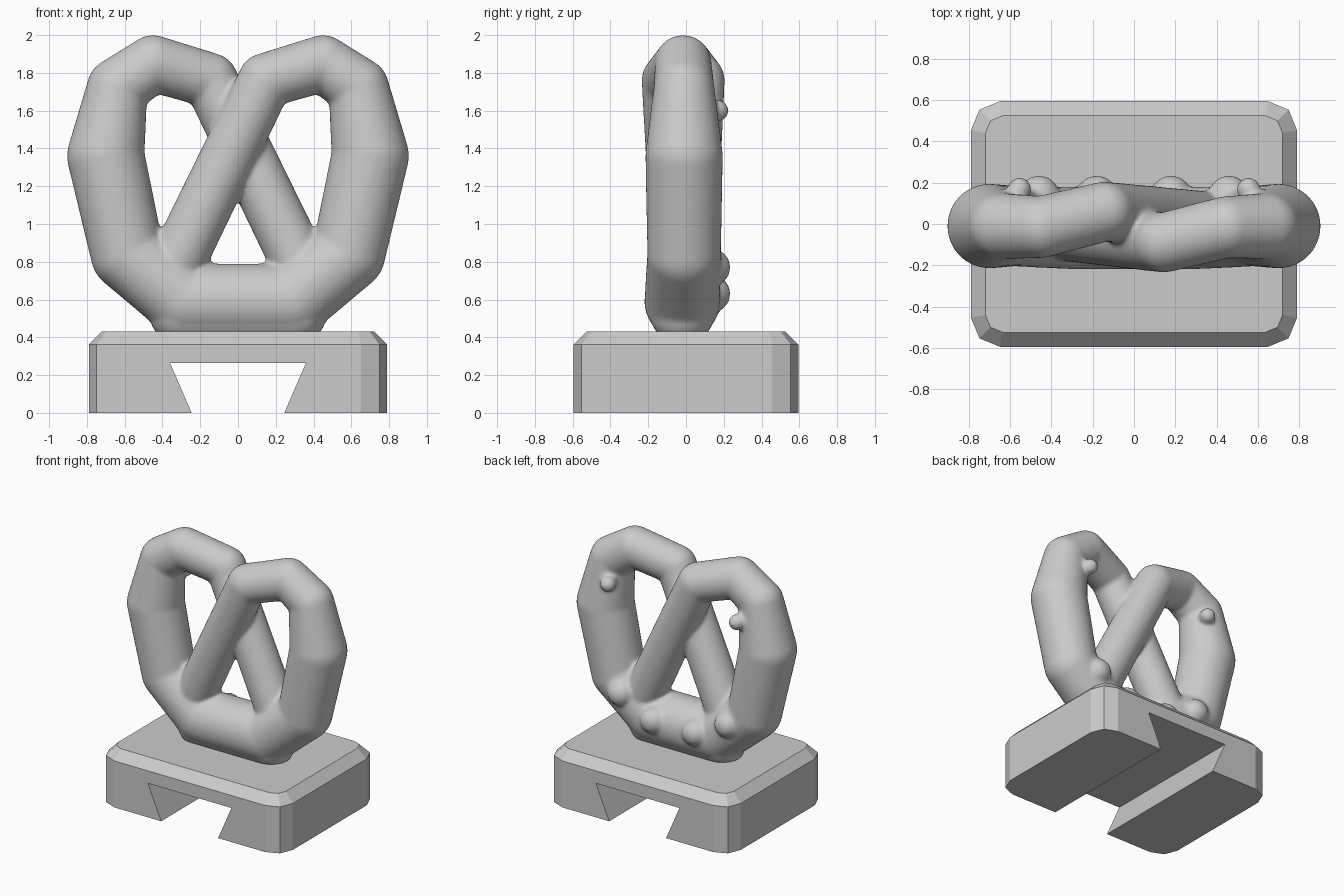
import bpy, bmesh
from mathutils import Vector

if "Cube" in bpy.data.objects:
    bpy.data.objects.remove(bpy.data.objects["Cube"])

grey = bpy.data.materials.new("plain_grey")
grey.diffuse_color = (0.6, 0.6, 0.6, 1)
grey.use_nodes = True
grey.node_tree.nodes["Principled BSDF"].inputs["Base Color"].default_value = grey.diffuse_color


def make_object(name, bm):
    bmesh.ops.recalc_face_normals(bm, faces=bm.faces[:])
    mesh = bpy.data.meshes.new(name)
    bm.to_mesh(mesh)
    bm.free()
    mesh.materials.append(grey)
    obj = bpy.data.objects.new(name, mesh)
    bpy.context.collection.objects.link(obj)
    return obj


def apply_modifiers(obj):
    bpy.context.view_layer.objects.active = obj
    for mod in list(obj.modifiers):
        bpy.ops.object.modifier_apply(modifier=mod.name)


def link_tube(target, a, ra, b, rb):
    """Tapered round-ended tube between two points, added to target."""
    bm = bmesh.new()
    for p, r in ((a, ra), (b, rb)):
        ball = bmesh.ops.create_icosphere(bm, subdivisions=4, radius=r)["verts"]
        bmesh.ops.translate(bm, verts=ball, vec=Vector(p))
    bmesh.ops.delete(bm, geom=bm.edges[:], context="EDGES_FACES")
    bmesh.ops.convex_hull(bm, input=bm.verts[:])
    spare = [v for v in bm.verts if not v.link_faces]
    bmesh.ops.delete(bm, geom=spare, context="VERTS")
    mesh = bpy.data.meshes.new("tube")
    bm.to_mesh(mesh)
    bm.free()
    target.from_mesh(mesh)
    bpy.data.meshes.remove(mesh)


# Twisted dough: two loops, the right one crossing in front of the left one
bm = bmesh.new()
for s in (1, -1):
    path = [((0, -0.02, 0.59), 0.2),
            ((0.28 * s, -0.02, 0.59), 0.2),
            ((0.585 * s, -0.01, 0.84), 0.195),
            ((0.70 * s, -0.01, 1.36), 0.205),
            ((0.64 * s, -0.01, 1.72), 0.16),
            ((0.45 * s, -0.015, 1.85), 0.15),
            ((0.145 * s, -0.015 - 0.075 * s, 1.76), 0.145),
            ((-0.33 * s, -0.01 - 0.02 * s, 0.78), 0.15)]
    for (a, ra), (b, rb) in zip(path, path[1:]):
        link_tube(bm, a, ra, b, rb)
    # small nub behind the shoulder, lumps along the lower back
    link_tube(bm, (0.60 * s, 0.05, 1.6), 0.055, (0.555 * s, 0.168, 1.6), 0.058)
    link_tube(bm, (0.46 * s, 0.05, 0.77), 0.1, (0.46 * s, 0.135, 0.77), 0.1)
    link_tube(bm, (0.18 * s, 0.05, 0.63), 0.1, (0.18 * s, 0.135, 0.63), 0.1)
# foot sunk into the base
link_tube(bm, (-0.3, -0.02, 0.53), 0.17, (0.3, -0.02, 0.53), 0.17)
dough = make_object("pretzel", bm)
remesh = dough.modifiers.new("blend", "REMESH")
remesh.mode = "VOXEL"
remesh.voxel_size = 0.014
smooth = dough.modifiers.new("soften", "SMOOTH")
smooth.factor = 0.5
smooth.iterations = 8
apply_modifiers(dough)
for poly in dough.data.polygons:
    poly.use_smooth = True

# Base block with clipped corners and a chamfered top
bm = bmesh.new()
bmesh.ops.create_cube(bm, size=1)
for v in bm.verts:
    v.co = (v.co.x * 1.58, v.co.y * 1.19, (v.co.z + 0.5) * 0.432)
upright = [e for e in bm.edges if abs(e.verts[0].co.z - e.verts[1].co.z) > 0.1]
bmesh.ops.bevel(bm, geom=upright, offset=0.14, segments=2, profile=0.5, affect="EDGES")
rim = [e for e in bm.edges if all(v.co.z > 0.43 for v in e.verts)]
bmesh.ops.bevel(bm, geom=rim, offset=0.07, segments=1, affect="EDGES")
base = make_object("base", bm)

# Dovetail slot running front to back
bm = bmesh.new()
slope = (0.36 - 0.245) / 0.265
low = 0.245 - 0.1 * slope
section = [(low, -0.1), (0.36, 0.265), (-0.36, 0.265), (-low, -0.1)]
face = bm.faces.new([bm.verts.new((x, -1, z)) for x, z in section])
side = bmesh.ops.extrude_face_region(bm, geom=[face], use_keep_orig=True)["geom"]
bmesh.ops.translate(bm, vec=(0, 2, 0), verts=[g for g in side if isinstance(g, bmesh.types.BMVert)])
cutter = make_object("slot_cutter", bm)
cutter.hide_render = True
cut = base.modifiers.new("slot", "BOOLEAN")
cut.operation = "DIFFERENCE"
cut.solver = "EXACT"
cut.object = cutter
apply_modifiers(base)
bpy.data.objects.remove(cutter)
